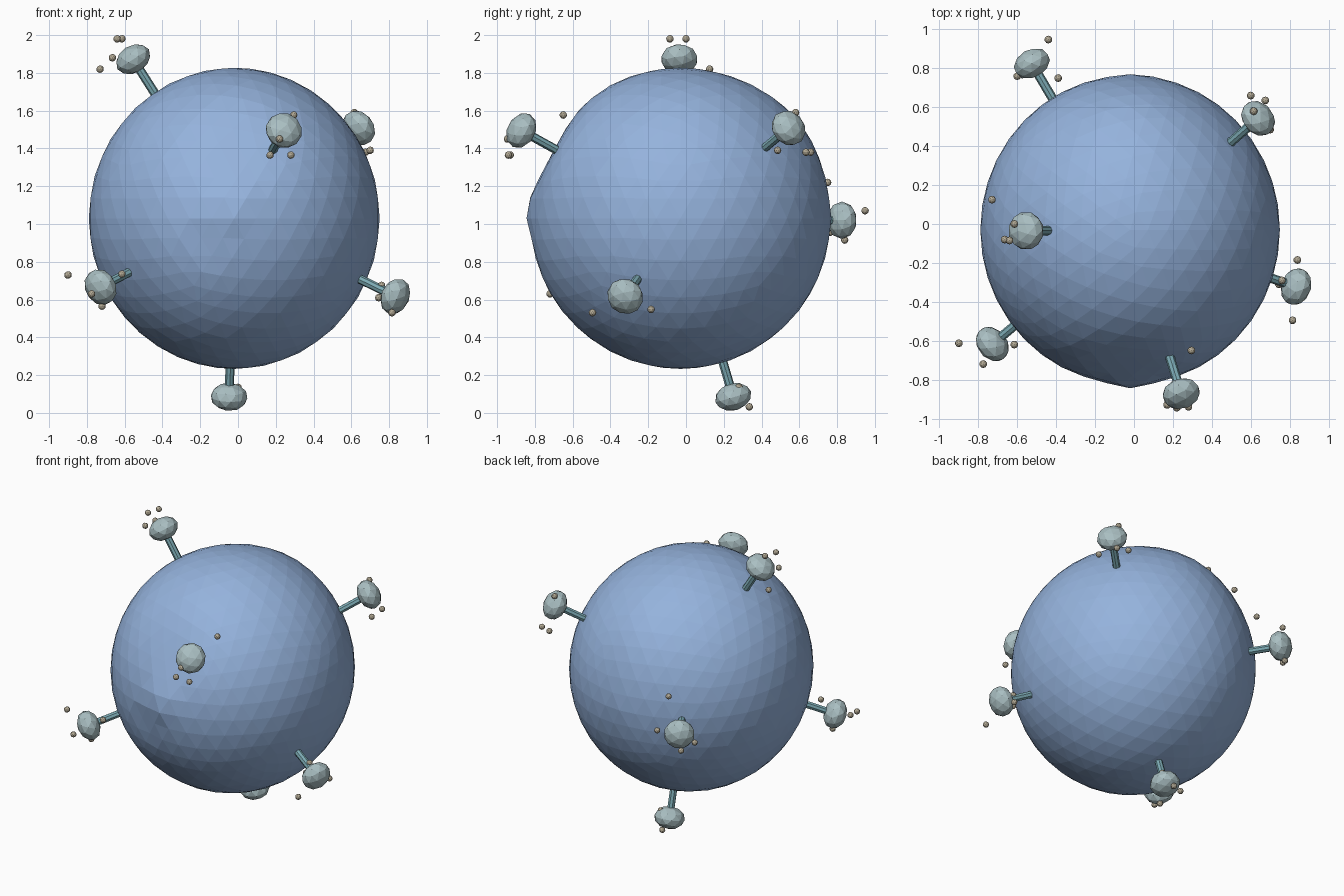
import bpy, bmesh
from mathutils import Vector, Matrix

if "Cube" in bpy.data.objects:
    bpy.data.objects.remove(bpy.data.objects["Cube"])

CENTER = Vector((-0.02, -0.03, 1.03))


def material(name, rgb):
    m = bpy.data.materials.new(name)
    m.diffuse_color = (*rgb, 1)
    m.use_nodes = True
    m.node_tree.nodes["Principled BSDF"].inputs["Base Color"].default_value = m.diffuse_color
    return m


BLUE = material("body_blue", (0.30, 0.45, 0.72))
TEAL = material("stem_teal", (0.20, 0.40, 0.45))
GREY = material("knob_grey", (0.40, 0.52, 0.54))
TAN = material("bead_tan", (0.45, 0.40, 0.30))


def finish(name, bm, mat):
    me = bpy.data.meshes.new(name)
    bm.to_mesh(me)
    bm.free()
    me.materials.append(mat)
    ob = bpy.data.objects.new(name, me)
    bpy.context.collection.objects.link(ob)
    return ob


def ico(name, mat, matrix, subdivisions):
    bm = bmesh.new()
    bmesh.ops.create_icosphere(bm, subdivisions=subdivisions, radius=1, matrix=matrix)
    return finish(name, bm, mat)


# body: slightly uneven faceted ball with a pointed front and back
BUMPS = [  # direction, height, sharpness
    ((0, -1, 0.07), 0.028, 0.14),
    ((0, -0.88, 0.47), -0.035, 0.30),
    ((-0.2, -1, -0.18), -0.015, 0.12),
    ((0.05, 1, 0), 0.006, 0.10),
    ((0, 0.75, 0.66), 0.015, 0.35),
]
bm = bmesh.new()
bmesh.ops.create_icosphere(bm, subdivisions=4, radius=1)
for v in bm.verts:
    d = v.co.normalized()
    p = Vector((d.x * 0.77, d.y * 0.795, d.z * 0.797))
    for direction, height, width in BUMPS:
        gap = (d - Vector(direction).normalized()).length
        p += d * height * 2.718 ** (-(gap / width) ** 2)
    v.co = CENTER + p
finish("body", bm, BLUE)

# spikes: knob centre followed by its loose beads
SPIKES = [
    ((-0.555, -0.035, 1.872), [(-0.73, 0.125, 1.82), (-0.615, 0, 1.98),
                               (-0.64, -0.085, 1.98), (-0.665, -0.08, 1.88)]),
    ((0.243, -0.872, 1.495), [(0.295, -0.65, 1.577), (0.17, -0.93, 1.365),
                              (0.22, -0.945, 1.45), (0.28, -0.94, 1.365)]),
    ((0.638, 0.543, 1.508), [(0.60, 0.66, 1.38), (0.675, 0.635, 1.38),
                             (0.615, 0.58, 1.59), (0.70, 0.485, 1.39)]),
    ((-0.728, -0.617, 0.666), [(-0.90, -0.613, 0.73), (-0.775, -0.72, 0.63),
                               (-0.615, -0.62, 0.735), (-0.72, -0.60, 0.565)]),
    ((0.833, -0.322, 0.617), [(0.815, -0.495, 0.53), (0.84, -0.185, 0.548),
                              (0.76, -0.29, 0.675), (0.745, -0.31, 0.61)]),
    ((-0.047, 0.25, 0.085), [(-0.05, 0.335, 0.032), (0.0, 0.28, 0.135)]),
    ((-0.525, 0.825, 1.02), [(-0.44, 0.948, 1.07), (-0.39, 0.75, 1.22),
                             (-0.55, 0.84, 0.915), (-0.60, 0.76, 0.955)]),
]
for i, (knob, beads) in enumerate(SPIKES, 1):
    knob = Vector(knob)
    out = (knob - CENTER).normalized()
    turn = out.to_track_quat('Z', 'Y').to_matrix().to_4x4()

    # stem from inside the body to the knob
    start = CENTER + out * 0.72
    bm = bmesh.new()
    bmesh.ops.create_cone(bm, cap_ends=True, segments=8, radius1=0.024, radius2=0.024,
                          depth=(knob - start).length,
                          matrix=Matrix.Translation((start + knob) / 2) @ turn)
    finish(f"stem_{i}", bm, TEAL)

    # flattened knob
    ico(f"knob_{i}", GREY,
        Matrix.Translation(knob) @ turn @ Matrix.Diagonal((0.099, 0.099, 0.073, 1)), 2)

    # beads
    for j, b in enumerate(beads, 1):
        ico(f"bead_{i}_{j}", TAN, Matrix.Translation(b) @ Matrix.Scale(0.02, 4), 2)
